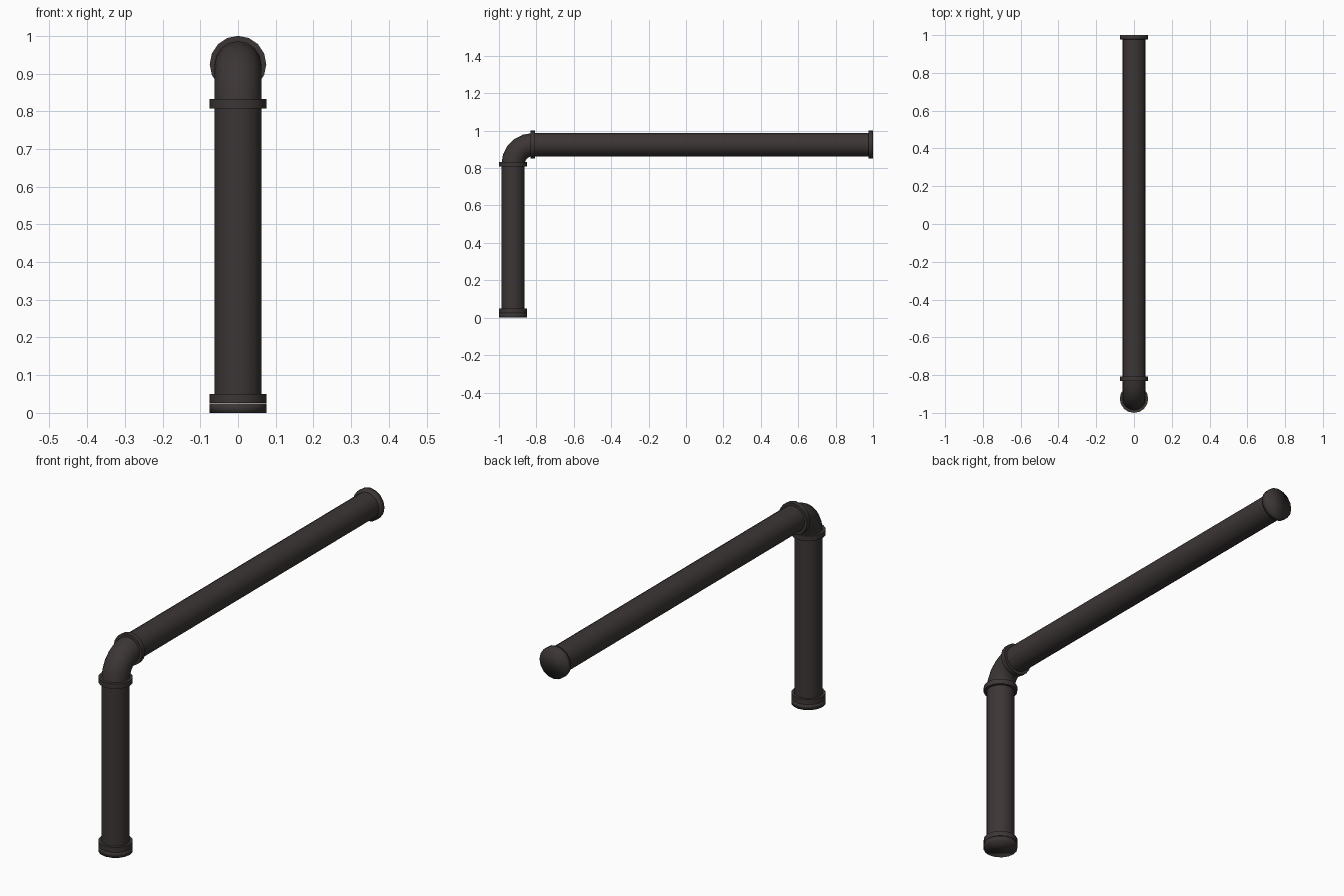
import bpy, bmesh, math
from mathutils import Vector

if "Cube" in bpy.data.objects:
    bpy.data.objects.remove(bpy.data.objects["Cube"])

SIDES = 16
R_PIPE, R_RING = 0.062, 0.075
Y0, Z0 = -0.925, 0.925      # axes of the upright and the horizontal pipe
BEND = 0.105                # elbow bend radius

iron = bpy.data.materials.new("dark_iron")
iron.diffuse_color = (0.045, 0.037, 0.036, 1)
iron.use_nodes = True
iron.node_tree.nodes["Principled BSDF"].inputs["Base Color"].default_value = iron.diffuse_color


def sweep(name, stations, full_smooth=False):
    """Capped tube through stations (y, z, tilt, radius); tilt 0 = going up, 90 deg = going back."""
    bm = bmesh.new()
    rings = []
    for y, z, t, r in stations:
        side = Vector((0, math.cos(t), -math.sin(t)))
        ring = []
        for i in range(SIDES):
            a = 2 * math.pi * i / SIDES
            ring.append(bm.verts.new(Vector((r * math.cos(a), y, z)) + side * r * math.sin(a)))
        rings.append(ring)
    for a, b in zip(rings, rings[1:]):
        for i in range(SIDES):
            j = (i + 1) % SIDES
            bm.faces.new((a[i], a[j], b[j], b[i]))
    bm.faces.new(rings[0][::-1])
    bm.faces.new(rings[-1])
    bmesh.ops.recalc_face_normals(bm, faces=bm.faces)
    mesh = bpy.data.meshes.new(name)
    bm.to_mesh(mesh)
    bm.free()
    mesh.materials.append(iron)
    ob = bpy.data.objects.new(name, mesh)
    bpy.context.collection.objects.link(ob)
    bpy.ops.object.select_all(action='DESELECT')
    ob.select_set(True)
    bpy.context.view_layer.objects.active = ob
    if full_smooth:
        bpy.ops.object.shade_smooth()
    else:
        bpy.ops.object.shade_smooth_by_angle(angle=math.radians(40))
    return ob


def upright(name, profile, **kw):
    return sweep(name, [(Y0, z, 0, r) for z, r in profile], **kw)


def level(name, profile, **kw):
    return sweep(name, [(y, Z0, math.pi / 2, r) for y, r in profile], **kw)


# straight pipes
upright("upright_pipe", [(0.03, R_PIPE), (0.82, R_PIPE)])
level("horizontal_pipe", [(-0.82, R_PIPE), (0.985, R_PIPE)])

# elbow
cy, cz = Y0 + BEND, Z0 - BEND
steps = 5
sweep("elbow", [(cy - BEND * math.cos(t), cz + BEND * math.sin(t), t, R_PIPE)
                for t in (math.pi / 2 * k / steps for k in range(steps + 1))])

# collars at the elbow
upright("lower_collar", [(0.808, R_RING), (0.832, R_RING)])
level("upper_collar", [(-0.832, R_RING), (-0.808, R_RING)])

# stacked foot rings and end cap
upright("foot_ring_bottom", [(0.0, R_RING), (0.025, R_RING)], full_smooth=True)
upright("foot_ring_top", [(0.026, R_RING), (0.05, R_RING)])
level("end_cap", [(0.976, R_RING), (1.0, R_RING)], full_smooth=True)
